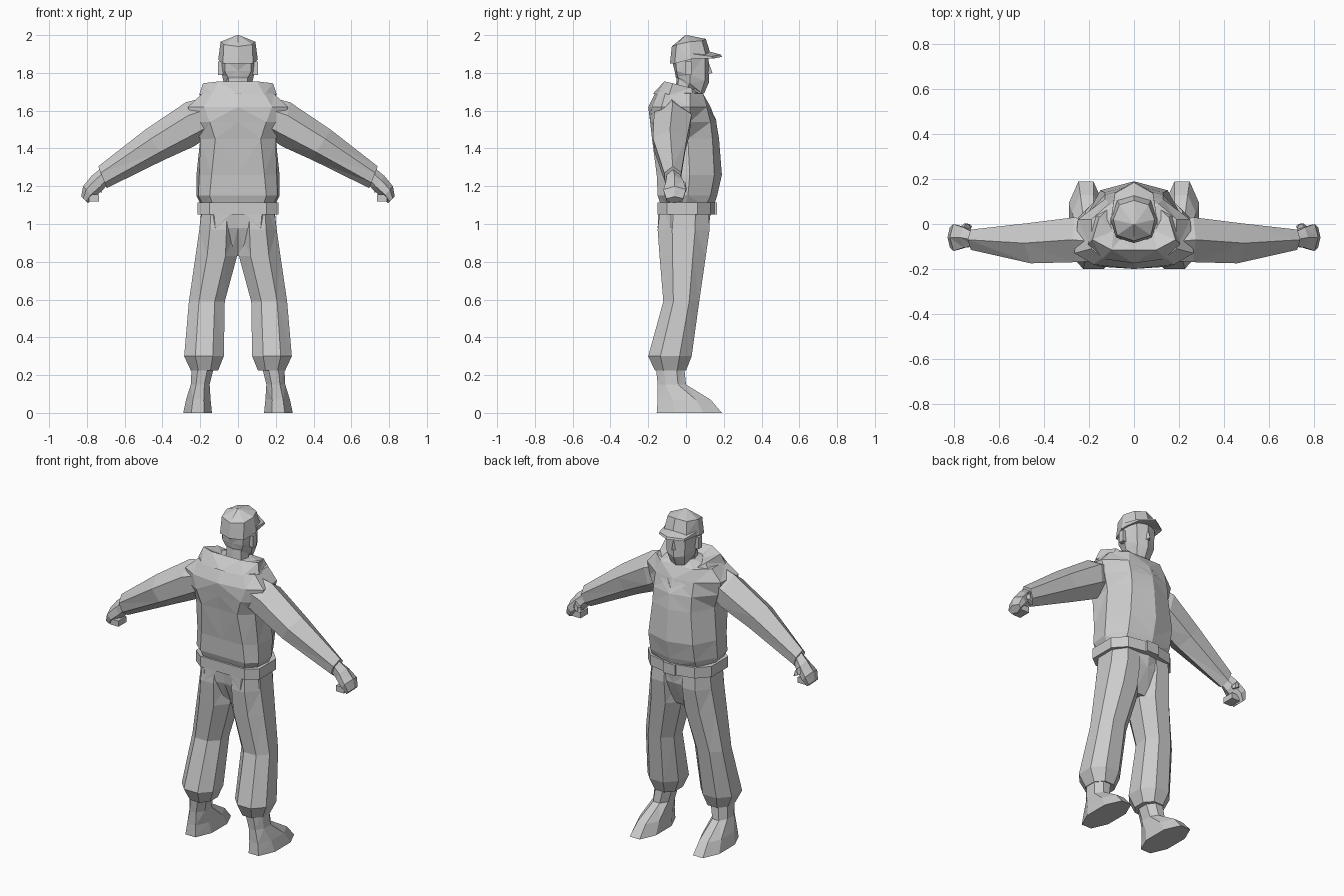
import bpy, bmesh, math
from mathutils import Vector

grey = bpy.data.materials.new("plain grey")
grey.diffuse_color = (0.6, 0.6, 0.6, 1)


def finish(name, bm):
    bmesh.ops.remove_doubles(bm, verts=bm.verts, dist=0.0005)
    bmesh.ops.triangulate(bm, faces=bm.faces)
    bmesh.ops.recalc_face_normals(bm, faces=bm.faces)
    me = bpy.data.meshes.new(name)
    bm.to_mesh(me)
    bm.free()
    me.materials.append(grey)
    ob = bpy.data.objects.new(name, me)
    bpy.context.collection.objects.link(ob)
    return ob


def loft(name, rings, side=1, caps=True):
    """Skin a stack of equal-length closed rings; side=-1 mirrors in x."""
    bm = bmesh.new()
    rows = [[bm.verts.new((p[0] * side, p[1], p[2])) for p in r] for r in rings]
    n = len(rows[0])
    for a, b in zip(rows, rows[1:]):
        for i in range(n):
            j = (i + 1) % n
            bm.faces.new((a[i], a[j], b[j], b[i]))
    if caps:
        bm.faces.new(rows[0])
        bm.faces.new(rows[-1])
    return finish(name, bm)


def sym(half, z=None):
    """Close a half outline, running back to front, by mirroring it."""
    pts = [(p[0], p[1], p[2] if z is None else z) for p in half]
    return pts + [(-x, y, w) for x, y, w in pts[-2:0:-1]]


def octo(z, x0, x1, y0, y1, c=0.28):
    """Chamfered rectangle at height z."""
    dx, dy = (x1 - x0) * c, (y1 - y0) * c
    return [(x0 + dx, y0, z), (x1 - dx, y0, z), (x1, y0 + dy, z), (x1, y1 - dy, z),
            (x1 - dx, y1, z), (x0 + dx, y1, z), (x0, y1 - dy, z), (x0, y0 + dy, z)]


def limb_ring(ux, uz, lx, lz, yc, h):
    """Hexagon between an upper and a lower outline point."""
    spec = [(0, 0), (0.28, 1), (0.72, 0.9), (1, 0), (0.75, -0.9), (0.3, -1)]
    return [(ux + (lx - ux) * t, yc + h * s, uz + (lz - uz) * t) for t, s in spec]


def box(name, x0, x1, y0, y1, z0, z1, side=1):
    q = [(x0, y0), (x1, y0), (x1, y1), (x0, y1)]
    loft(name, [[(x, y, z) for x, y in q] for z in (z0, z1)], side)


# Jacket body
loft("jacket", [
    sym([(0, -.13), (.13, -.13), (.18, -.08), (.19, 0), (.15, .1), (0, .145)], 1.09),
    sym([(0, -.15), (.15, -.15), (.21, -.1), (.22, .01), (.15, .13), (0, .165)], 1.15),
    sym([(0, -.155), (.14, -.155), (.205, -.1), (.22, .02), (.15, .15), (0, .19)], 1.26),
    sym([(0, -.175), (.12, -.18), (.2, -.12), (.2, .01), (.13, .14), (0, .175)], 1.45),
    sym([(0, -.19), (.15, -.19), (.24, -.14), (.23, .02), (.13, .13), (0, .16)], 1.54),
    sym([(0, -.2), (.18, -.18), (.265, -.13), (.25, .02), (.13, .11), (0, .13)], 1.62),
    sym([(0, -.165), (.14, -.15), (.19, -.11), (.19, .02), (.11, .09), (0, .09)], 1.69),
    sym([(0, -.07), (.05, -.06), (.08, -.03), (.08, .02), (.05, .05), (0, .06)], 1.715),
])

# Collar: stands at the back, drops to a V at the front
loft("collar", [
    sym([(0, -.175, 1.69), (.14, -.155, 1.685), (.205, -.09, 1.685),
         (.19, .04, 1.655), (.1, .115, 1.61), (0, .165, 1.54)]),
    sym([(0, -.115, 1.755), (.1, -.115, 1.755), (.185, -.07, 1.745),
         (.155, .03, 1.72), (.085, .095, 1.67), (0, .15, 1.57)]),
    sym([(0, -.07, 1.71), (.06, -.065, 1.71), (.09, -.03, 1.71),
         (.09, .02, 1.69), (.05, .07, 1.64), (0, .12, 1.56)]),
], caps=False)

# Belt with front buckle
belt = [(0, -.15), (.15, -.15), (.215, -.1), (.215, .06), (.15, .13), (0, .16)]
loft("belt", [sym(belt, 1.05), sym(belt, 1.115)])
box("buckle", -.04, .04, .14, .165, 1.05, 1.115)

# Trouser seat
loft("trouser_seat", [
    sym([(0, -.14), (.13, -.145), (.19, -.08), (.195, .05), (.13, .11), (0, .135)], 1.09),
    sym([(0, -.13), (.12, -.15), (.2, -.08), (.2, .05), (.13, .11), (0, .12)], .98),
    sym([(0, -.06), (.04, -.08), (.1, -.04), (.1, .02), (.05, .06), (0, .06)], .83),
])

for side, tag in ((1, "right"), (-1, "left")):
    # Trouser leg gathered above the ankle
    loft(tag + "_trouser_leg", [
        octo(1.06, .01, .195, -.14, .12),
        octo(.97, .005, .205, -.15, .125),
        octo(.83, .005, .225, -.14, .105),
        octo(.59, .07, .26, -.12, .07),
        octo(.30, .075, .285, -.2, .03),
        octo(.225, .105, .25, -.165, 0),
    ], side)
    # Shoe and ankle
    loft(tag + "_shoe", [
        octo(.25, .125, .245, -.16, -.01),
        octo(.15, .15, .25, -.15, .0),
        octo(.07, .145, .275, -.15, .13),
        octo(0, .138, .29, -.155, .19),
    ], side)
    # Sleeve
    loft(tag + "_sleeve", [
        limb_ring(.17, 1.67, .16, 1.46, -.08, .085),
        limb_ring(.275, 1.645, .235, 1.41, -.07, .1),
        limb_ring(.49, 1.5, .39, 1.34, -.085, .09),
        limb_ring(.74, 1.305, .695, 1.19, -.07, .045),
    ], side)
    # Hand, thumb and curled fingers
    loft(tag + "_hand", [
        limb_ring(.72, 1.3, .69, 1.21, -.07, .03),
        limb_ring(.775, 1.255, .72, 1.175, -.06, .045),
        limb_ring(.82, 1.2, .765, 1.14, -.06, .06),
        limb_ring(.83, 1.145, .795, 1.11, -.06, .045),
    ], side)
    loft(tag + "_thumb", [
        limb_ring(.76, 1.23, .725, 1.19, -.02, .02),
        limb_ring(.77, 1.19, .72, 1.165, -.01, .012),
    ], side)
    box(tag + "_fingers", .735, .79, -.105, -.03, 1.12, 1.155, side)

# Neck and head
loft("head", [
    sym([(0, -.06, 1.64), (.05, -.05, 1.64), (.07, 0, 1.64), (.05, .05, 1.64), (0, .06, 1.64)]),
    sym([(0, -.05, 1.77), (.05, -.04, 1.77), (.065, .01, 1.73), (.035, .04, 1.70), (0, .05, 1.69)]),
    sym([(0, -.055, 1.78), (.055, -.045, 1.78), (.075, .02, 1.745), (.045, .08, 1.695), (0, .095, 1.69)]),
    sym([(0, -.06, 1.81), (.07, -.05, 1.81), (.085, .02, 1.79), (.06, .1, 1.76), (0, .122, 1.75)]),
    sym([(0, -.075, 1.87), (.07, -.055, 1.87), (.095, .02, 1.88), (.065, .1, 1.89), (0, .12, 1.89)]),
])
loft("nose", [[(-.015, .11, 1.79), (.015, .11, 1.79), (0, .14, 1.80)],
              [(-.008, .11, 1.85), (.008, .11, 1.85), (0, .122, 1.85)]])
for side, tag in ((1, "right"), (-1, "left")):
    box(tag + "_ear", .08, .105, -.005, .03, 1.79, 1.86, side)

# Cap crown and brim
loft("cap_crown", [
    sym([(0, -.085, 1.85), (.08, -.06, 1.85), (.105, .02, 1.87), (.075, .105, 1.895), (0, .13, 1.90)]),
    sym([(0, -.075, 1.94), (.075, -.05, 1.95), (.092, .02, 1.965), (.065, .085, 1.97), (0, .105, 1.98)]),
    sym([(0, -.004, 2), (.004, -.002, 2), (.004, 0, 2), (.004, .002, 2), (0, .004, 2)]),
])
brim = [(0, .06, 1.905), (.1, .04, 1.875), (.085, .14, 1.875), (0, .19, 1.885)]
loft("cap_brim", [sym(brim), sym([(x, y * .97, z + (.025 if y < .1 else .012)) for x, y, z in brim])])
